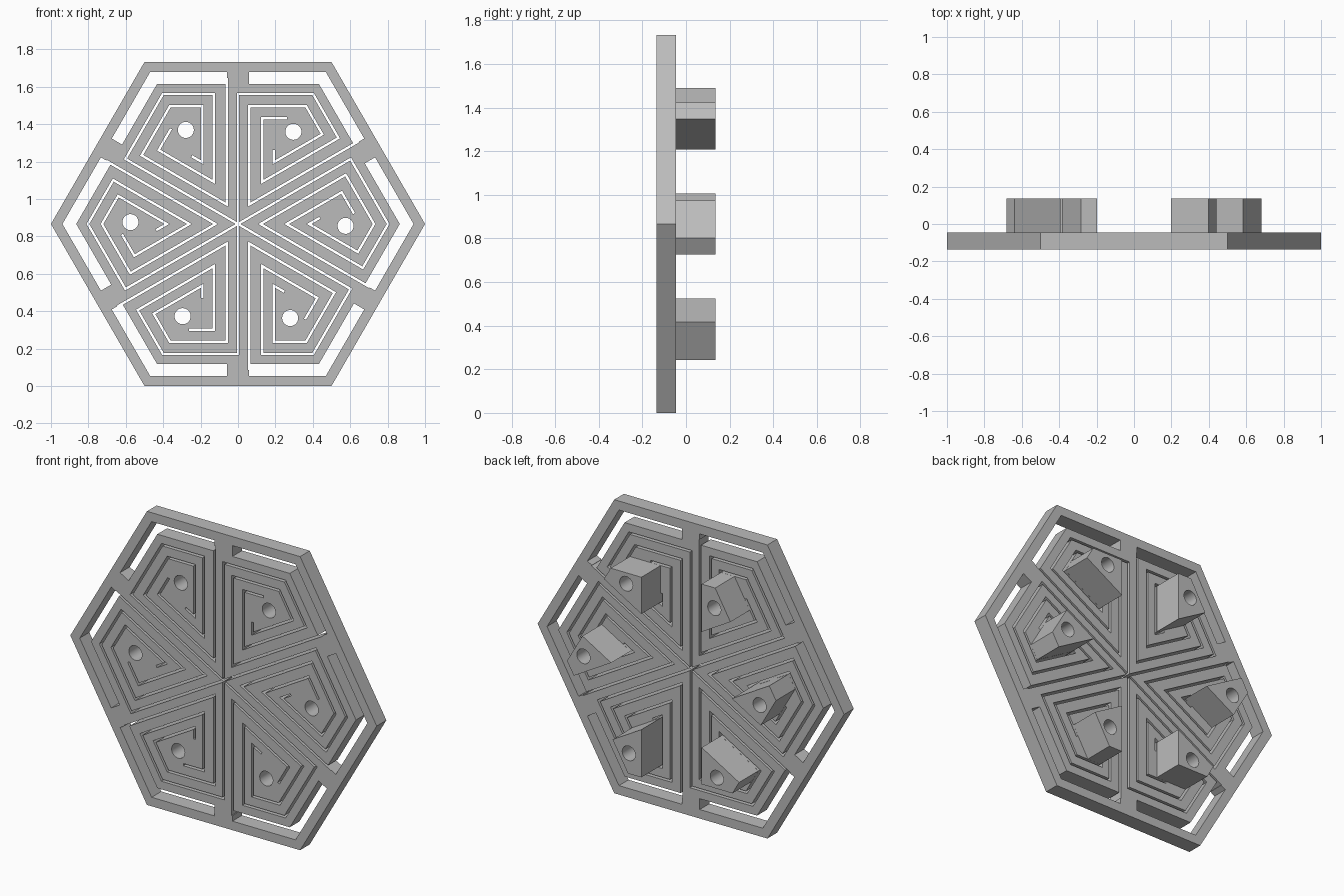
import bpy, bmesh, math
from mathutils import Vector

cube = bpy.data.objects.get("Cube")
if cube:
    bpy.data.objects.remove(cube)

ROOT3 = math.sqrt(3)
CENTRE_Z = ROOT3 / 2
FRONT, BACK, POST_END = -0.135, -0.045, 0.135
SLOT = 0.013

grey = bpy.data.materials.new("mid grey")
grey.use_nodes = True
colour = (0.5, 0.5, 0.5, 1)
grey.diffuse_color = colour
grey.node_tree.nodes["Principled BSDF"].inputs["Base Color"].default_value = colour


# Sector points: d = offset from the sector's side, h = distance out from the centre
def left(d, h):
    return Vector((d, h))


def right(d, h):
    return Vector((-d / 2 + h * ROOT3 / 2, d * ROOT3 / 2 + h / 2))


def tip(d):
    return Vector((d, d * ROOT3))


def corner(h):
    return Vector((h / ROOT3, h))


def ribbon(path, width):
    """Outline of a mitred strip along an open path."""
    side_a, side_b = [], []
    for i, p in enumerate(path):
        dirs = []
        if i > 0:
            dirs.append((p - path[i - 1]).normalized())
        if i < len(path) - 1:
            dirs.append((path[i + 1] - p).normalized())
        normals = [Vector((-t.y, t.x)) for t in dirs]
        mitre = sum(normals, Vector((0, 0))).normalized()
        offset = mitre * (width / 2 / mitre.dot(normals[0]))
        side_a.append(p + offset)
        side_b.append(p - offset)
    return side_a + side_b[::-1]


def circle(c, r, n):
    return [c + r * Vector((math.cos(math.tau * i / n), math.sin(math.tau * i / n)))
            for i in range(n)]


def prism(name, outline, y0, y1, turn=0):
    """Extrude an x-z outline along y, turned about the centre."""
    bm = bmesh.new()
    c, s = math.cos(turn), math.sin(turn)
    rings = [[bm.verts.new((p.x * c - p.y * s, y, p.x * s + p.y * c + CENTRE_Z))
              for p in outline] for y in (y0, y1)]
    n = len(outline)
    bm.faces.new(rings[0])
    bm.faces.new(rings[1][::-1])
    for i in range(n):
        j = (i + 1) % n
        bm.faces.new((rings[0][j], rings[0][i], rings[1][i], rings[1][j]))
    bmesh.ops.recalc_face_normals(bm, faces=bm.faces)
    mesh = bpy.data.meshes.new(name)
    bm.to_mesh(mesh)
    bm.free()
    mesh.materials.append(grey)
    obj = bpy.data.objects.new(name, mesh)
    bpy.context.scene.collection.objects.link(obj)
    return obj


def select(obj):
    bpy.ops.object.select_all(action='DESELECT')
    obj.select_set(True)
    bpy.context.view_layer.objects.active = obj


def cut(obj, cutter):
    cutter.hide_render = True
    mod = obj.modifiers.new("cut", 'BOOLEAN')
    mod.operation = 'DIFFERENCE'
    mod.solver = 'EXACT'
    mod.object = cutter
    select(obj)
    bpy.ops.object.modifier_apply(modifier=mod.name)


# Outlines within one sector
hexagon = circle(Vector((0, 0)), 1, 6)
window = [left(0.058, 0.749), left(0.058, 0.813), corner(0.813),
          right(0.058, 0.813), right(0.058, 0.749), corner(0.749)]
outer_slot = ribbon([left(0, 0), left(0, 0.695), corner(0.695), right(0.13, 0.695),
                     tip(0.13), left(0.13, 0.565), left(0.262, 0.565)], SLOT)
inner_slot = ribbon([right(0.06, 0.78), tip(0.06), left(0.06, 0.63), corner(0.63),
                     right(0.19, 0.63), tip(0.19), left(0.19, 0.396)], SLOT)
post_top = 0.558
post_right = 0.623
post = [tip(0.197), left(0.197, post_top),
        Vector(((post_right - post_top / 2) * 2 / ROOT3, post_top)),
        right(0.197, post_right)]
bore = circle(Vector((0.296, 0.493)), 0.043, 32)

# Hexagonal plate, with a window, two spiral slots and a bore in each sector
plate = prism("flexure_plate", hexagon, FRONT, BACK)
finished = [plate]
for k in range(6):
    turn = k * math.pi / 3
    cutters = [prism("cutter", o, FRONT - 0.1, POST_END + 0.1, turn)
               for o in (window, outer_slot, inner_slot, bore)]
    for cutter in cutters:
        cut(plate, cutter)
    # Bored post on the back of the sector's platform
    block = prism(f"post_{k + 1}", post, BACK, POST_END, turn)
    cut(block, cutters[-1])
    finished.append(block)
    for cutter in cutters:
        bpy.data.objects.remove(cutter)

for obj in finished:
    select(obj)
    bpy.ops.object.shade_smooth_by_angle(angle=math.radians(25))
